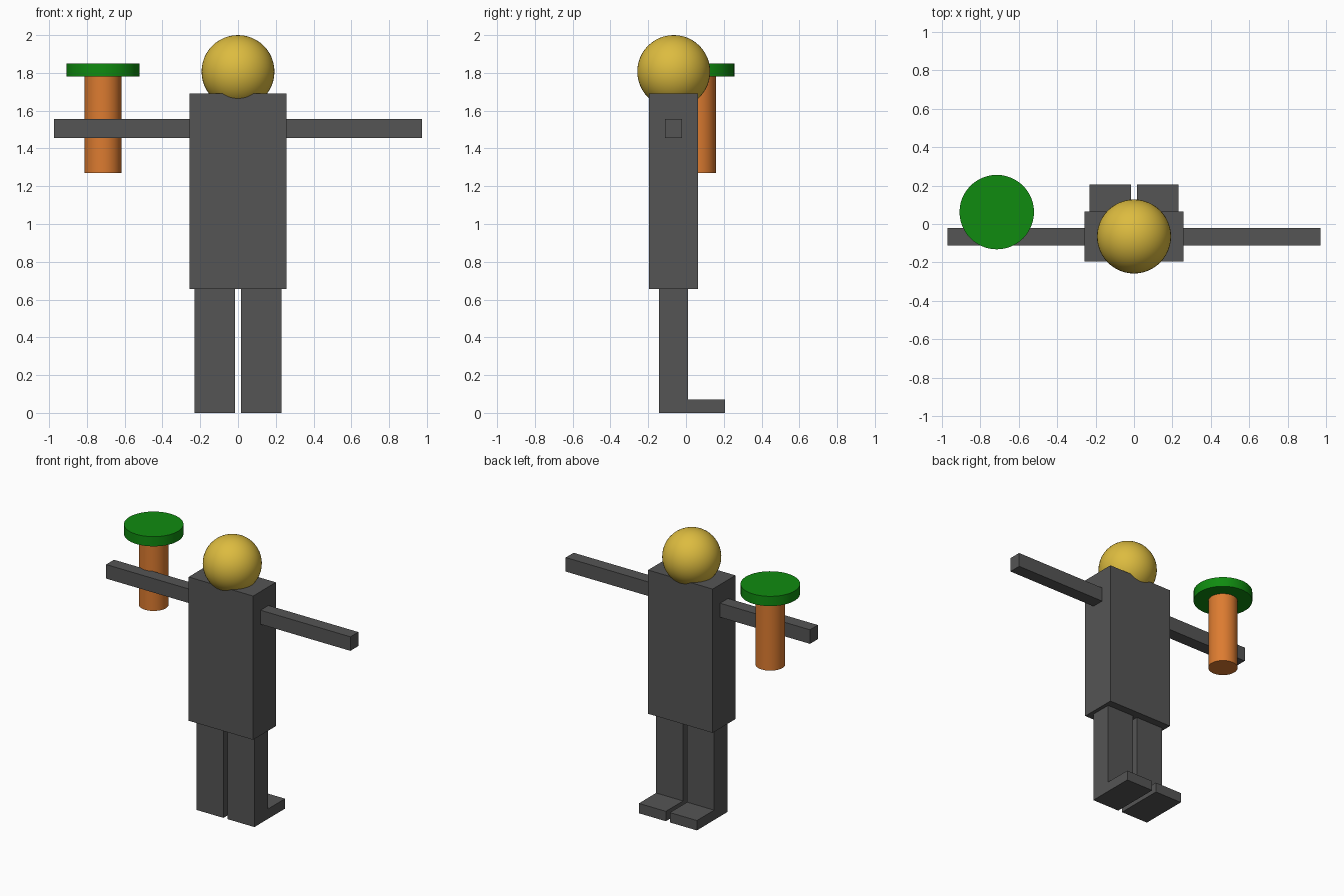
import bpy, bmesh, math

if "Cube" in bpy.data.objects:
    bpy.data.objects.remove(bpy.data.objects["Cube"])

def material(name, rgb):
    m = bpy.data.materials.new(name)
    m.diffuse_color = (*rgb, 1)
    m.use_nodes = True
    m.node_tree.nodes["Principled BSDF"].inputs["Base Color"].default_value = m.diffuse_color
    return m

GREY = material("dark grey", (0.09, 0.09, 0.09))
YELLOW = material("golden yellow", (0.72, 0.50, 0.05))
ORANGE = material("orange", (0.72, 0.20, 0.03))
GREEN = material("green", (0.005, 0.26, 0.005))

def finish(name, bm, mat, smooth=False):
    bmesh.ops.recalc_face_normals(bm, faces=bm.faces)
    me = bpy.data.meshes.new(name)
    bm.to_mesh(me)
    bm.free()
    me.materials.append(mat)
    ob = bpy.data.objects.new(name, me)
    bpy.context.collection.objects.link(ob)
    if smooth:
        bpy.ops.object.select_all(action='DESELECT')
        ob.select_set(True)
        bpy.context.view_layer.objects.active = ob
        bpy.ops.object.shade_smooth_by_angle(angle=math.radians(30))
    return ob

def extrude_x(name, profile, x0, x1, mat):
    """Extrude a (y, z) outline from x0 to x1."""
    bm = bmesh.new()
    face = bm.faces.new([bm.verts.new((x0, y, z)) for y, z in profile])
    geom = bmesh.ops.extrude_face_region(bm, geom=[face])["geom"]
    verts = [g for g in geom if isinstance(g, bmesh.types.BMVert)]
    bmesh.ops.translate(bm, verts=verts, vec=(x1 - x0, 0, 0))
    return finish(name, bm, mat)

def rect(y0, y1, z0, z1):
    return [(y0, z0), (y1, z0), (y1, z1), (y0, z1)]

def cylinder(name, x, y, z0, z1, r, mat):
    bm = bmesh.new()
    bmesh.ops.create_cone(bm, cap_ends=True, segments=48, radius1=r, radius2=r, depth=z1 - z0)
    bmesh.ops.translate(bm, verts=bm.verts, vec=(x, y, (z0 + z1) / 2))
    return finish(name, bm, mat, True)

# Torso
extrude_x("torso", rect(-0.195, 0.064, 0.655, 1.69), -0.257, 0.257, GREY)

# Arms and L-shaped legs with feet, one per side
leg = [(-0.143, 0), (0.206, 0), (0.206, 0.071), (0.01, 0.071), (0.01, 0.655), (-0.143, 0.655)]
for side, s in (("left", -1), ("right", 1)):
    extrude_x(side + "_arm", rect(-0.111, -0.021, 1.455, 1.556), s * 0.257, s * 0.973, GREY)
    extrude_x(side + "_leg", leg, s * 0.016, s * 0.231, GREY)

# Head
bm = bmesh.new()
bmesh.ops.create_uvsphere(bm, u_segments=48, v_segments=24, radius=0.193)
bmesh.ops.translate(bm, verts=bm.verts, vec=(0, -0.065, 1.807))
finish("head", bm, YELLOW, True)

# Held post with a round cap
cylinder("post", -0.715, 0.062, 1.27, 1.78, 0.097, ORANGE)
cylinder("post_cap", -0.715, 0.062, 1.78, 1.85, 0.194, GREEN)
